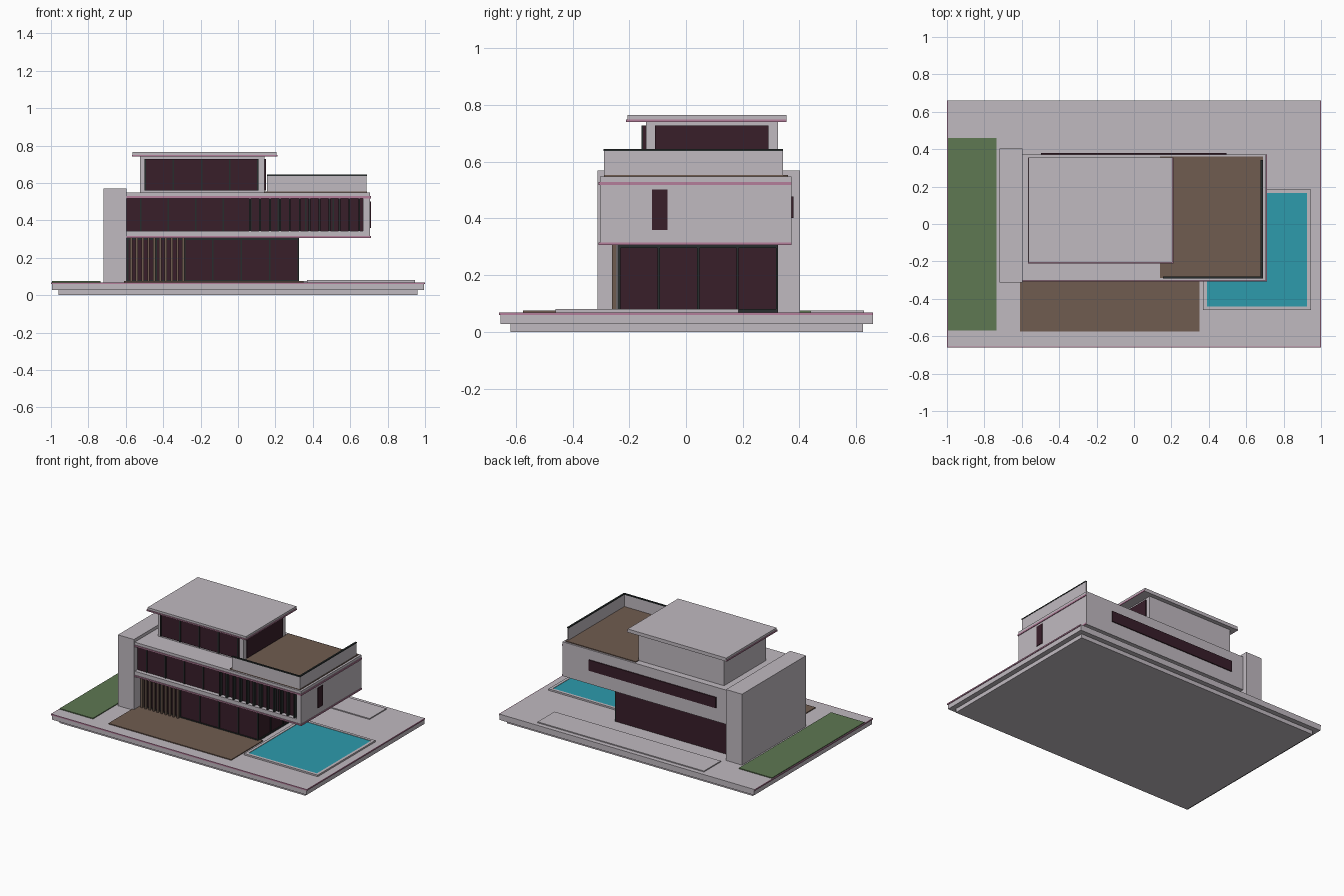
import bpy

if "Cube" in bpy.data.objects:
    bpy.data.objects.remove(bpy.data.objects["Cube"])


def material(name, r, g, b):
    m = bpy.data.materials.new(name)
    m.diffuse_color = (r, g, b, 1)
    m.use_nodes = True
    m.node_tree.nodes["Principled BSDF"].inputs["Base Color"].default_value = m.diffuse_color
    return m


WHITE = material("pale render", 0.53, 0.49, 0.53)
GLASS = material("dark glass", 0.04, 0.013, 0.023)
FRAME = material("frame metal", 0.020, 0.026, 0.026)
WOOD = material("wood decking", 0.162, 0.107, 0.080)
GRASS = material("grass", 0.112, 0.188, 0.084)
WATER = material("pool water", 0.026, 0.328, 0.413)
TRIM = material("pink trim", 0.46, 0.21, 0.33)


def box(name, x, y, z, mat):
    """Box given by its (low, high) range on each axis."""
    v = [(a, b, c) for a in x for b in y for c in z]
    f = [(0, 1, 3, 2), (4, 6, 7, 5), (0, 4, 5, 1),
         (2, 3, 7, 6), (0, 2, 6, 4), (1, 5, 7, 3)]
    me = bpy.data.meshes.new(name)
    me.from_pydata(v, [], f)
    me.materials.append(mat)
    ob = bpy.data.objects.new(name, me)
    bpy.context.collection.objects.link(ob)
    return ob


def trim(name, x, y, z, t=0.005):
    """Thin strip along the front and both sides of a slab."""
    box(name + "_front", (x[0] - t, x[1] + t), (y[0] - t, y[0]), z, TRIM)
    box(name + "_left", (x[0] - t, x[0]), y, z, TRIM)
    box(name + "_right", (x[1], x[1] + t), y, z, TRIM)


def mullions_x(name, xs, y, z, w=0.008):
    for i, x in enumerate(xs):
        box(f"{name}_{i}", (x - w / 2, x + w / 2), y, z, FRAME)


def mullions_y(name, ys, x, z, w=0.008):
    for i, y in enumerate(ys):
        box(f"{name}_{i}", x, (y - w / 2, y + w / 2), z, FRAME)


# Plinth
box("plinth_foot", (-0.96, 0.96), (-0.62, 0.625), (0, 0.028), WHITE)
box("plinth_slab", (-0.995, 0.995), (-0.655, 0.66), (0.028, 0.069), WHITE)
trim("plinth_trim", (-0.995, 0.995), (-0.655, 0.66), (0.06, 0.069))

# Garden, deck, paving and pool
box("lawn", (-0.995, -0.735), (-0.57, 0.46), (0.069, 0.075), GRASS)
box("front_deck", (-0.61, 0.35), (-0.575, -0.22), (0.069, 0.075), WOOD)
box("back_paving", (-0.58, 0.72), (0.44, 0.628), (0.069, 0.076), WHITE)
px, py, c = (0.39, 0.925), (-0.44, 0.165), 0.02
box("pool_edge_front", (px[0] - c, px[1] + c), (py[0] - c, py[0]), (0.069, 0.08), WHITE)
box("pool_edge_back", (px[0] - c, px[1] + c), (py[1], py[1] + c), (0.069, 0.08), WHITE)
box("pool_edge_left", (px[0] - c, px[0]), py, (0.069, 0.08), WHITE)
box("pool_edge_right", (px[1], px[1] + c), py, (0.069, 0.08), WHITE)
box("pool_water", px, py, (0.069, 0.077), WATER)

# Side tower
box("tower", (-0.72, -0.595), (-0.312, 0.403), (0.069, 0.57), WHITE)

# Ground floor: glass box with frames and timber screen
box("ground_glass", (-0.595, 0.32), (-0.235, 0.325), (0.069, 0.306), GLASS)
for nm, z in (("sill", (0.069, 0.08)), ("head", (0.296, 0.306))):
    box("ground_" + nm + "_front", (-0.595, 0.326), (-0.241, -0.235), z, FRAME)
    box("ground_" + nm + "_right", (0.32, 0.326), (-0.235, 0.325), z, FRAME)
mullions_x("ground_front_mullion", [-0.59 + 0.152 * i for i in range(7)],
           (-0.241, -0.235), (0.08, 0.296))
mullions_y("ground_right_mullion", [-0.235 + 0.139 * i for i in range(5)],
           (0.32, 0.326), (0.08, 0.296))
for i in range(10):
    x = -0.578 + 0.031 * i
    box(f"timber_slat_{i}", (x, x + 0.013), (-0.262, -0.245), (0.075, 0.306), WOOD)

# First floor: slabs, walls and recessed front glazing
FX, FY = (-0.595, 0.705), (-0.303, 0.372)
box("first_floor_slab", FX, FY, (0.306, 0.343), WHITE)
box("first_floor_ceiling", FX, FY, (0.517, 0.548), WHITE)
box("first_floor_body", (-0.595, 0.668), (-0.268, 0.372), (0.343, 0.517), WHITE)
box("first_floor_right_wall", (0.668, 0.705), FY, (0.343, 0.517), WHITE)
box("first_floor_glass", (-0.595, 0.668), (-0.274, -0.268), (0.343, 0.517), GLASS)
mullions_x("first_floor_mullion", [-0.52 + 0.147 * i for i in range(8)],
           (-0.28, -0.274), (0.343, 0.517))
for i in range(12):
    x = 0.06 + 0.053 * i
    box(f"sun_fin_{i}", (x, x + 0.01), (-0.3, -0.276), (0.343, 0.517), FRAME)
trim("lower_trim", FX, FY, (0.306, 0.316))
trim("upper_trim", FX, FY, (0.518, 0.529))
box("right_window", (0.705, 0.71), (-0.12, -0.066), (0.36, 0.502), GLASS)
box("back_window", (-0.497, 0.495), (0.372, 0.379), (0.402, 0.478), GLASS)

# Roof terrace with parapet screens on the front and right
box("terrace_deck", (0.14, 0.69), (-0.29, 0.36), (0.548, 0.554), WOOD)
box("parapet_front", (0.155, 0.687), (-0.29, -0.282), (0.548, 0.638), WHITE)
box("parapet_right", (0.679, 0.687), (-0.282, 0.342), (0.548, 0.638), WHITE)
box("parapet_front_cap", (0.155, 0.689), (-0.292, -0.28), (0.638, 0.645), FRAME)
box("parapet_right_cap", (0.677, 0.689), (-0.28, 0.342), (0.638, 0.645), FRAME)

# Penthouse
box("penthouse", (-0.525, 0.142), (-0.142, 0.325), (0.548, 0.745), WHITE)
box("penthouse_front_glass", (-0.5, 0.11), (-0.151, -0.142), (0.56, 0.728), GLASS)
box("penthouse_right_glass", (0.142, 0.149), (-0.11, 0.292), (0.56, 0.728), GLASS)
mullions_x("penthouse_mullion", [-0.496 + 0.1505 * i for i in range(5)],
           (-0.157, -0.151), (0.56, 0.728))

# Main roof
RX, RY = (-0.563, 0.207), (-0.207, 0.355)
box("roof", RX, RY, (0.741, 0.765), WHITE)
trim("roof_trim", RX, RY, (0.741, 0.75))
